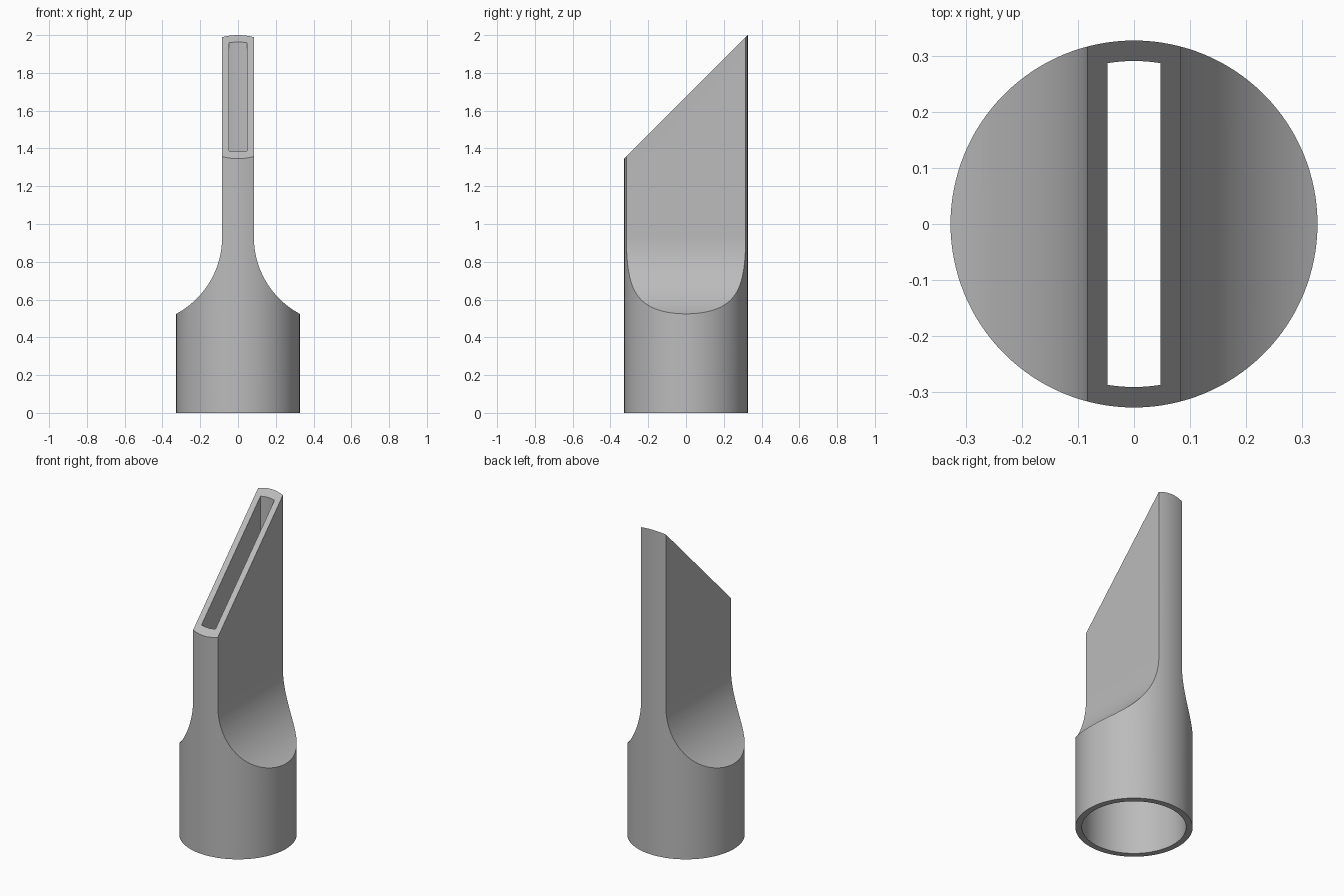
import bpy, bmesh, math
from mathutils import Vector

if "Cube" in bpy.data.objects:
    bpy.data.objects.remove(bpy.data.objects["Cube"])

RADIUS, HALF_WIDTH, WALL = 0.327, 0.084, 0.0365
ARC_RADIUS, ARC_Z = 0.46, 0.93
ARC_X = HALF_WIDTH + ARC_RADIUS
HEIGHT = 2.0

plastic = bpy.data.materials.new("grey plastic")
plastic.use_nodes = True
grey = (0.5, 0.5, 0.5, 1)
plastic.diffuse_color = grey
plastic.node_tree.nodes["Principled BSDF"].inputs["Base Color"].default_value = grey


def to_object(name, bm):
    bmesh.ops.recalc_face_normals(bm, faces=bm.faces)
    mesh = bpy.data.meshes.new(name)
    bm.to_mesh(mesh)
    bm.free()
    obj = bpy.data.objects.new(name, mesh)
    bpy.context.collection.objects.link(obj)
    mesh.materials.append(plastic)
    return obj


def combine(target, tool, operation):
    mod = target.modifiers.new(operation.lower(), 'BOOLEAN')
    mod.operation, mod.solver, mod.object = operation, 'EXACT', tool
    bpy.context.view_layer.objects.active = target
    bpy.ops.object.modifier_apply(modifier=mod.name)
    bpy.data.objects.remove(tool)


def nozzle_solid(name, inset, bottom, top):
    """Round column trimmed to a flat blade by two concave sweeps."""
    bm = bmesh.new()
    r = RADIUS - inset
    ends = bmesh.ops.create_cone(bm, cap_ends=True, segments=128, radius1=r,
                                 radius2=r, depth=top - bottom)
    bmesh.ops.translate(bm, verts=ends["verts"], vec=(0, 0, (top + bottom) / 2))
    column = to_object(name, bm)

    # Side silhouette: wide foot, concave arc, narrow blade
    arc = ARC_RADIUS + inset
    side = [(0.6, bottom - 0.1)]
    sweep = math.acos((ARC_X - RADIUS - 0.03) / arc)
    foot_z = ARC_Z - arc * math.sin(sweep)
    side.append((0.6, foot_z))
    for i in range(33):
        a = sweep * (1 - i / 32)
        side.append((ARC_X - arc * math.cos(a), ARC_Z - arc * math.sin(a)))
    side.append((HALF_WIDTH - inset, top + 0.1))
    outline = side + [(-x, z) for x, z in reversed(side)]

    bm = bmesh.new()
    face = bm.faces.new([bm.verts.new((x, -0.5, z)) for x, z in outline])
    swept = bmesh.ops.extrude_face_region(bm, geom=[face])["geom"]
    bmesh.ops.translate(bm, vec=(0, 1, 0),
                        verts=[v for v in swept if isinstance(v, bmesh.types.BMVert)])
    combine(column, to_object("silhouette", bm), 'INTERSECT')
    return column


# Outer body, with its tip sliced at 45 degrees
nozzle = nozzle_solid("crevice_nozzle", 0, 0, HEIGHT + 0.2)
bm = bmesh.new()
bmesh.ops.create_cube(bm, size=2)
for v in bm.verts:
    v.co.z = HEIGHT + 1 if v.co.z > 0 else HEIGHT - RADIUS + v.co.y
combine(nozzle, to_object("tip_cutter", bm), 'DIFFERENCE')

# Hollow passage from the round socket to the slot
combine(nozzle, nozzle_solid("passage", WALL, -0.2, HEIGHT + 0.4), 'DIFFERENCE')

# Smooth curved walls, crisp edges
bpy.ops.object.select_all(action='DESELECT')
nozzle.select_set(True)
bpy.context.view_layer.objects.active = nozzle
bpy.ops.object.shade_smooth_by_angle(angle=math.radians(25))
